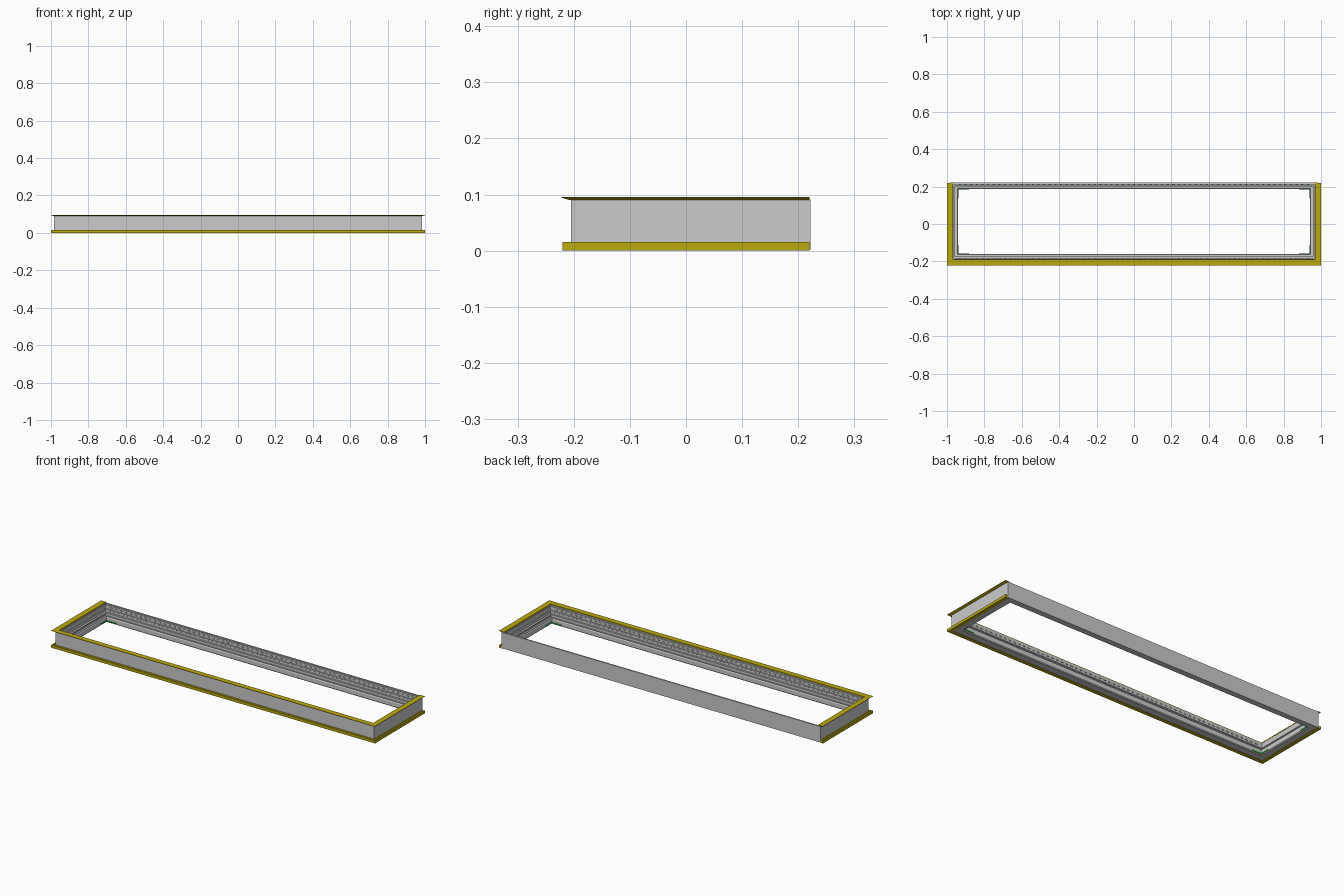
import bpy, bmesh
from mathutils import Matrix, Vector

if "Cube" in bpy.data.objects:
    bpy.data.objects.remove(bpy.data.objects["Cube"])


def material(name, rgb):
    m = bpy.data.materials.new(name)
    m.diffuse_color = (*rgb, 1)
    m.use_nodes = True
    m.node_tree.nodes["Principled BSDF"].inputs["Base Color"].default_value = m.diffuse_color
    return m


YELLOW = material("yellow_paint", (0.5, 0.4, 0.005))
GREEN = material("green_seal", (0.03, 0.45, 0.06))


def finish(name, bm, mat=None):
    bmesh.ops.recalc_face_normals(bm, faces=bm.faces[:])
    me = bpy.data.meshes.new(name)
    bm.to_mesh(me)
    bm.free()
    ob = bpy.data.objects.new(name, me)
    bpy.context.collection.objects.link(ob)
    if mat:
        me.materials.append(mat)
    return ob


def sweep(name, x, y0, y1, profile, closed=True, mat=None):
    """Sweep (inset, height) profile around a rectangle; open = no back side."""
    bm = bmesh.new()
    rings = []
    for sx, front in ((-1, 0), (-1, 1), (1, 1), (1, 0)):
        ring = []
        for d, z in profile:
            y = y0 + d if front else (y1 - d if closed else y1)
            ring.append(bm.verts.new((sx * (x - d), y, z)))
        rings.append(ring)
    n = len(profile)
    for i in range(4 if closed else 3):
        a, b = rings[i], rings[(i + 1) % 4]
        for j in range(n):
            k = (j + 1) % n
            bm.faces.new((a[j], a[k], b[k], b[j]))
    if not closed:
        bm.faces.new(rings[0])
        bm.faces.new(rings[3])
    return finish(name, bm, mat)


def box(bm, center, size):
    bmesh.ops.create_cube(bm, size=1, matrix=Matrix.Translation(center)
                          @ Matrix.Diagonal(Vector((*size, 1))))


# Outer casing: thin upright walls, front and ends set further in than the back
bm = bmesh.new()
outer = [(-.985, -.205), (.985, -.205), (.985, .222), (-.985, .222)]
inner = [(-.970, -.189), (.970, -.189), (.970, .214), (-.970, .214)]
v = [[bm.verts.new((px, py, z)) for px, py in loop]
     for loop, z in ((outer, 0.002), (outer, .091), (inner, .091), (inner, 0.002))]
for i in range(4):
    for j in range(4):
        a, b = v[i], v[(i + 1) % 4]
        bm.faces.new((a[j], a[(j + 1) % 4], b[(j + 1) % 4], b[j]))
finish("outer_casing", bm)

# Inner frame: stepped profile with a groove and a raised lip at the opening
sweep("inner_frame", .970, -.189, .214, [
    (0, .002), (0, .085), (.003, .085), (.003, .064), (.007, .064),
    (.007, .058), (.004, .056), (.004, .046), (.014, .046), (.014, .040),
    (.010, .038), (.010, .030), (.022, .030), (.022, .034), (.025, .034),
    (.028, .028), (.028, .006), (.024, .002)])

# Yellow sill flange along the front and both ends
sweep("bottom_flange", 1.0, -.22, .22,
      [(0, 0), (0, .015), (.006, .015), (.007, .013), (.010, .013),
       (.011, .015), (.020, .015), (.020, 0)], False, YELLOW)

# Yellow top flange, tapering to a thin outer edge
sweep("top_flange", 1.0, -.222, .22,
      [(0, .0945), (0, .0955), (.031, .0955), (.031, .090), (.015, .090)],
      False, YELLOW)

# Rows of small studs on the long inner walls
bm = bmesh.new()
for i in range(63):
    px = -.93 + i * .03
    for py in (-.1845, .2095):
        box(bm, (px, py, .0735), (.012, .004, .006))
finish("inner_studs", bm)

# Green corner seals around the opening
bm = bmesh.new()
for sx in (-1, 1):
    for py, s in ((-.161, 1), (.186, -1)):
        box(bm, (sx * .912, py + s * .001, .010), (.06, .003, .006))
        box(bm, (sx * .941, py + s * .025, .010), (.003, .05, .006))
finish("corner_seals", bm, GREEN)
